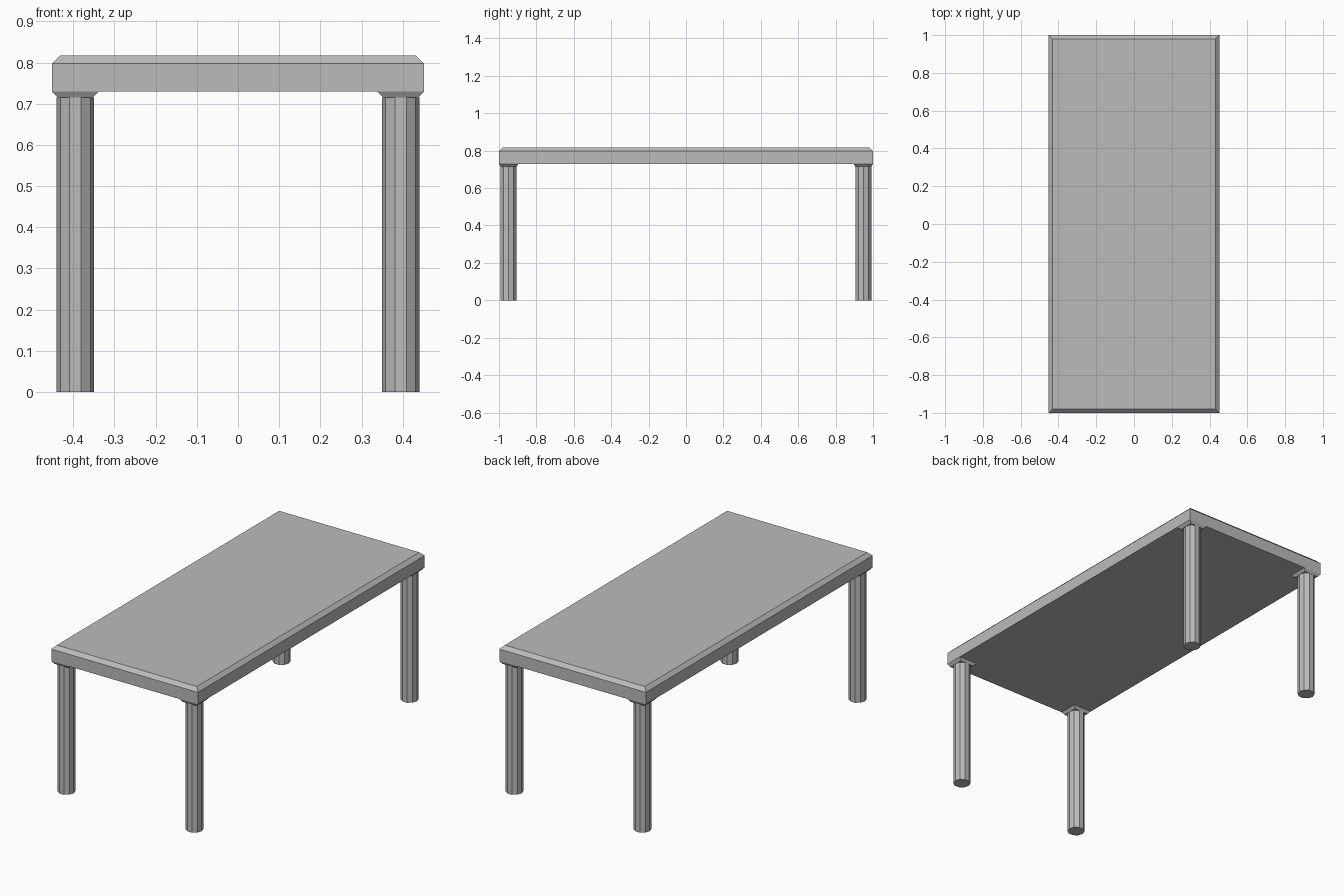
import bpy
import bmesh
from math import radians, pi
from mathutils import Matrix

cube = bpy.data.objects.get("Cube")
if cube:
    bpy.data.objects.remove(cube, do_unlink=True)

grey = bpy.data.materials.new("plain_grey")
grey.use_nodes = True
GREY = (0.5, 0.5, 0.5, 1)
grey.diffuse_color = GREY
grey.node_tree.nodes["Principled BSDF"].inputs["Base Color"].default_value = GREY

HALF_X, HALF_Y = 0.452, 1.0
UNDERSIDE, SHOULDER, TOP = 0.73, 0.797, 0.817
LEG_X, LEG_Y, LEG_R, COLLAR_Z = 0.395, 0.948, 0.045, 0.715


def finish(name, bm):
    bmesh.ops.recalc_face_normals(bm, faces=bm.faces)
    mesh = bpy.data.meshes.new(name)
    bm.to_mesh(mesh)
    bm.free()
    mesh.materials.append(grey)
    obj = bpy.data.objects.new(name, mesh)
    bpy.context.collection.objects.link(obj)
    return obj


def rectangle_loft(name, sections, centre=(0, 0)):
    """Closed solid through rectangles given as (half x, half y, z)."""
    bm = bmesh.new()
    rings = []
    for hx, hy, z in sections:
        rings.append([bm.verts.new((centre[0] + sx * hx, centre[1] + sy * hy, z))
                      for sx, sy in ((-1, -1), (1, -1), (1, 1), (-1, 1))])
    for low, high in zip(rings, rings[1:]):
        for i in range(4):
            j = (i + 1) % 4
            bm.faces.new((low[i], low[j], high[j], high[i]))
    bm.faces.new(rings[0])
    bm.faces.new(rings[-1])
    return finish(name, bm)


def leg(name, x, y):
    """Ten-sided straight post with a corner on the front and back."""
    bm = bmesh.new()
    bmesh.ops.create_cone(
        bm, cap_ends=True, segments=10, radius1=LEG_R, radius2=LEG_R, depth=COLLAR_Z,
        matrix=Matrix.Translation((x, y, COLLAR_Z / 2)) @ Matrix.Rotation(pi / 2, 4, "Z"))
    return finish(name, bm)


# Table top with a chamfered upper edge
rectangle_loft("table_top", [
    (HALF_X, HALF_Y, UNDERSIDE),
    (HALF_X, HALF_Y, SHOULDER),
    (HALF_X - 0.02, HALF_Y - 0.02, TOP),
])

# Four legs, each with a flared square collar under the top
for end, sy in (("front", -1), ("back", 1)):
    for side, sx in (("right", -1), ("left", 1)):
        x, y = sx * LEG_X, sy * LEG_Y
        leg(f"{end}_{side}_leg", x, y)
        rectangle_loft(f"{end}_{side}_collar", [
            (0.043, 0.043, COLLAR_Z),
            (0.057, 0.052, UNDERSIDE),
        ], (x, y))
